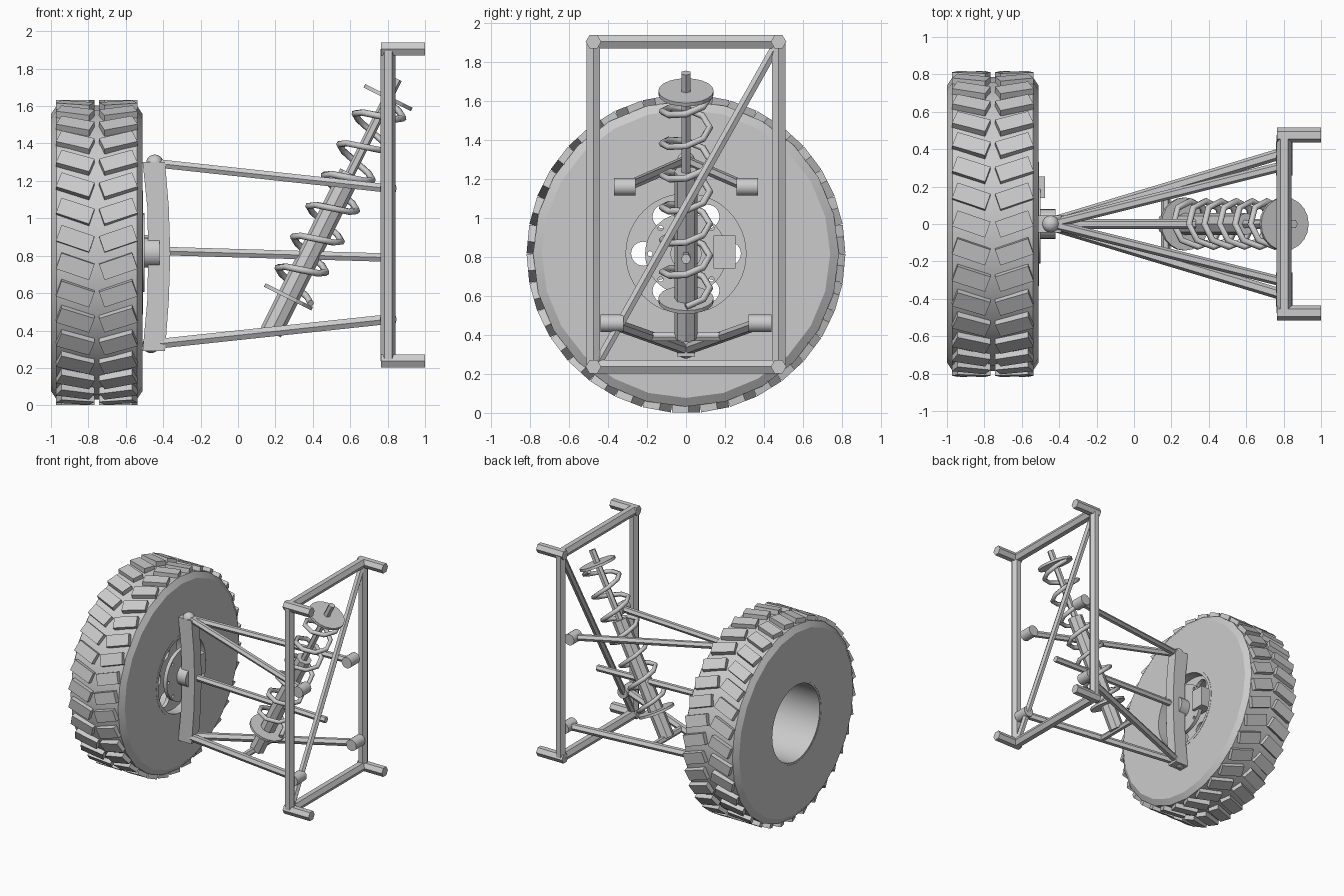
import bpy, bmesh, math
from mathutils import Vector, Matrix

if "Cube" in bpy.data.objects:
    bpy.data.objects.remove(bpy.data.objects["Cube"])

WX, WZ = -0.755, 0.817          # wheel centre


def finish(name, bm, smooth=None):
    bmesh.ops.recalc_face_normals(bm, faces=bm.faces[:])
    me = bpy.data.meshes.new(name)
    bm.to_mesh(me)
    bm.free()
    ob = bpy.data.objects.new(name, me)
    bpy.context.collection.objects.link(ob)
    if smooth:
        bpy.ops.object.select_all(action='DESELECT')
        ob.select_set(True)
        bpy.context.view_layer.objects.active = ob
        bpy.ops.object.shade_smooth_by_angle(angle=math.radians(smooth))
    return ob


def rods(name, spans, r, n=6, smooth=None):
    """One object made of capped n-sided rods, each running from a to b."""
    bm = bmesh.new()
    for a, b in spans:
        a, b = Vector(a), Vector(b)
        d = (b - a).normalized()
        ref = Vector((0, 1, 0)) if abs(d.x) > 0.45 else Vector((1, 0, 0))
        u = (ref - d * ref.dot(d)).normalized()
        v = d.cross(u)
        angs = [2 * math.pi * i / n for i in range(n)]
        ends = [[bm.verts.new(p + r * (u * math.cos(t) + v * math.sin(t))) for t in angs] for p in (a, b)]
        for i in range(n):
            j = (i + 1) % n
            bm.faces.new((ends[0][i], ends[0][j], ends[1][j], ends[1][i]))
        bm.faces.new(ends[0])
        bm.faces.new(ends[1])
    return finish(name, bm, smooth)


def lathe(name, profile, n, smooth=None):
    """Spin a closed (x, radius) profile about the wheel axle."""
    bm = bmesh.new()
    vs = [bm.verts.new((x, 0, WZ + r)) for x, r in profile]
    es = [bm.edges.new((vs[i], vs[(i + 1) % len(vs)])) for i in range(len(vs))]
    bmesh.ops.spin(bm, geom=vs + es, cent=(0, 0, WZ), axis=(1, 0, 0), angle=2 * math.pi, steps=n)
    bmesh.ops.remove_doubles(bm, verts=bm.verts[:], dist=1e-4)
    return finish(name, bm, smooth)


def drill(ob, count, ring, r, x0, x1):
    """Cut a ring of round holes parallel to the axle."""
    pts = [(ring * math.cos(2 * math.pi * i / count), WZ + ring * math.sin(2 * math.pi * i / count))
           for i in range(count)]
    cut = rods(ob.name + "_hole_cutter", [((x0, y, z), (x1, y, z)) for y, z in pts], r, 16)
    cut.hide_render = True
    cut.hide_viewport = True
    m = ob.modifiers.new("holes", 'BOOLEAN')
    m.operation, m.object, m.solver = 'DIFFERENCE', cut, 'EXACT'


def box(name, x, y, z):
    bm = bmesh.new()
    bmesh.ops.create_cube(bm, size=1, matrix=Matrix.LocRotScale(
        Vector((sum(x), sum(y), sum(z))) / 2, None, Vector((x[1] - x[0], y[1] - y[0], z[1] - z[0]))))
    return finish(name, bm)


# tyre carcass, rim barrel and drilled wheel disc
half = [(-0.245, 0.325), (-0.245, 0.74), (-0.215, 0.785)]
lathe("tyre", [(WX + x, r) for x, r in half] + [(WX - x, r) for x, r in reversed(half)], 24, 20)
lathe("rim_barrel", [(-0.998, 0.308), (-0.998, 0.332), (-0.508, 0.332), (-0.508, 0.308)], 48, 30)
disc = rods("wheel_disc", [((-0.62, 0, WZ), (-0.59, 0, WZ))], 0.315, 48, 30)
drill(disc, 6, 0.22, 0.062, -0.66, -0.55)

# tread: two rows of skewed blocks forming chevrons
bm = bmesh.new()
COUNT = 34
for i in range(COUNT):
    for side in (-1, 1):
        m = (Matrix.Translation((WX + side * 0.115, 0, WZ))
             @ Matrix.Rotation(2 * math.pi * i / COUNT, 4, 'X')
             @ Matrix.Translation((0, 0, 0.79))
             @ Matrix.Rotation(side * math.radians(19), 4, 'Z')
             @ Matrix.Diagonal((0.187, 0.09, 0.05, 1)))
        bmesh.ops.create_cube(bm, size=1, matrix=m)
finish("tread_blocks", bm)

# brake and hub
brake = rods("brake_disc", [((-0.53, 0, WZ), (-0.5, 0, WZ))], 0.21, 32, 30)
drill(brake, 8, 0.185, 0.013, -0.56, -0.47)
box("brake_caliper", (-0.57, -0.475), (0.14, 0.255), (0.74, 0.91))
rods("hub", [((-0.64, 0, WZ), (-0.42, 0, WZ))], 0.08, 24, 30)

# upright: bowed plate between the ball joints
bm = bmesh.new()
prof = [(-0.51, 0.29), (-0.39, 0.29), (-0.37, 0.56), (-0.362, 0.81), (-0.37, 1.06), (-0.39, 1.3),
        (-0.51, 1.3), (-0.485, 1.06), (-0.48, 0.81), (-0.485, 0.56)]
f = bm.faces.new([bm.verts.new((x, -0.045, z)) for x, z in prof])
ext = bmesh.ops.extrude_face_region(bm, geom=[f])
bmesh.ops.translate(bm, vec=(0, 0.09, 0), verts=[g for g in ext['geom'] if isinstance(g, bmesh.types.BMVert)])
finish("upright", bm)

# ball joints
UP, LOW = (-0.445, 0, 1.295), (-0.465, 0, 0.325)
for name, p in (("upper_ball_joint", UP), ("lower_ball_joint", LOW)):
    bm = bmesh.new()
    bmesh.ops.create_uvsphere(bm, u_segments=16, v_segments=10, radius=0.046, matrix=Matrix.Translation(p))
    finish(name, bm, 40)

# wishbones, cross brace, bushings and toe link
S = (-1, 1)
rods("upper_wishbone", [(UP, (0.8, s * 0.31, 1.16)) for s in S], 0.026)
rods("lower_wishbone", [(LOW, (0.8, s * 0.38, 0.46)) for s in S], 0.03)
rods("lower_cross_brace", [((0.17, -0.19, 0.39), (0.17, 0.19, 0.39))], 0.025)
rods("upper_bushings", [((0.803, s * 0.26, 1.16), (0.803, s * 0.37, 1.16)) for s in S], 0.045, 16, 30)
rods("lower_bushings", [((0.803, s * 0.32, 0.46), (0.803, s * 0.44, 0.46)) for s in S], 0.045, 16, 30)
rods("toe_link", [((-0.4, 0, 0.825), (0.8, 0, 0.79))], 0.026)


# shock absorber, placed along its leaning axis by height
def axis(z):
    return Vector((0.2 + 0.5 * (z - 0.44), 0, z))


D = Vector((0.5, 0, 1)).normalized()
rods("shock_body", [(axis(0.39), axis(1.24))], 0.06, 8)
rods("shock_rod", [(axis(1.2), axis(1.745))], 0.026)
for name, z in (("lower_spring_seat", 0.58), ("upper_spring_seat", 1.645)):
    rods(name, [(axis(z) - D * 0.01, axis(z) + D * 0.01)], 0.142, 20)

# coil spring: low-poly right-handed helix
cu = bpy.data.curves.new("coil_spring", 'CURVE')
cu.dimensions = '3D'
cu.bevel_depth, cu.bevel_resolution, cu.use_fill_caps = 0.018, 1, True
TURNS, STEPS = 6.25, 8
N = int(TURNS * STEPS)
sp = cu.splines.new('POLY')
sp.points.add(N)
side = Vector((D.z, 0, -D.x))
for i in range(N + 1):
    t = 2 * math.pi * i / STEPS
    p = axis(0.6 + 1.03 * i / N) + 0.122 * (side * math.cos(t) + Vector((0, 1, 0)) * math.sin(t))
    sp.points[i].co = (*p, 1)
bpy.context.collection.objects.link(bpy.data.objects.new("coil_spring", cu))

# chassis frame: hexagonal tubes, corner stubs and a diagonal
FX, FY, Z0, Z1 = 0.803, 0.475, 0.237, 1.905
rods("frame_posts", [((FX, s * FY, Z0), (FX, s * FY, Z1)) for s in S], 0.04)
rods("frame_rails", [((FX, -FY, z), (FX, FY, z)) for z in (Z0, Z1)], 0.04)
rods("frame_stubs", [((0.765, s * FY, z), (1.0, s * FY, z)) for s in S for z in (Z0, Z1)], 0.04)
rods("frame_diagonal", [((FX, -0.45, 0.26), (FX, 0.46, 1.88))], 0.026)
